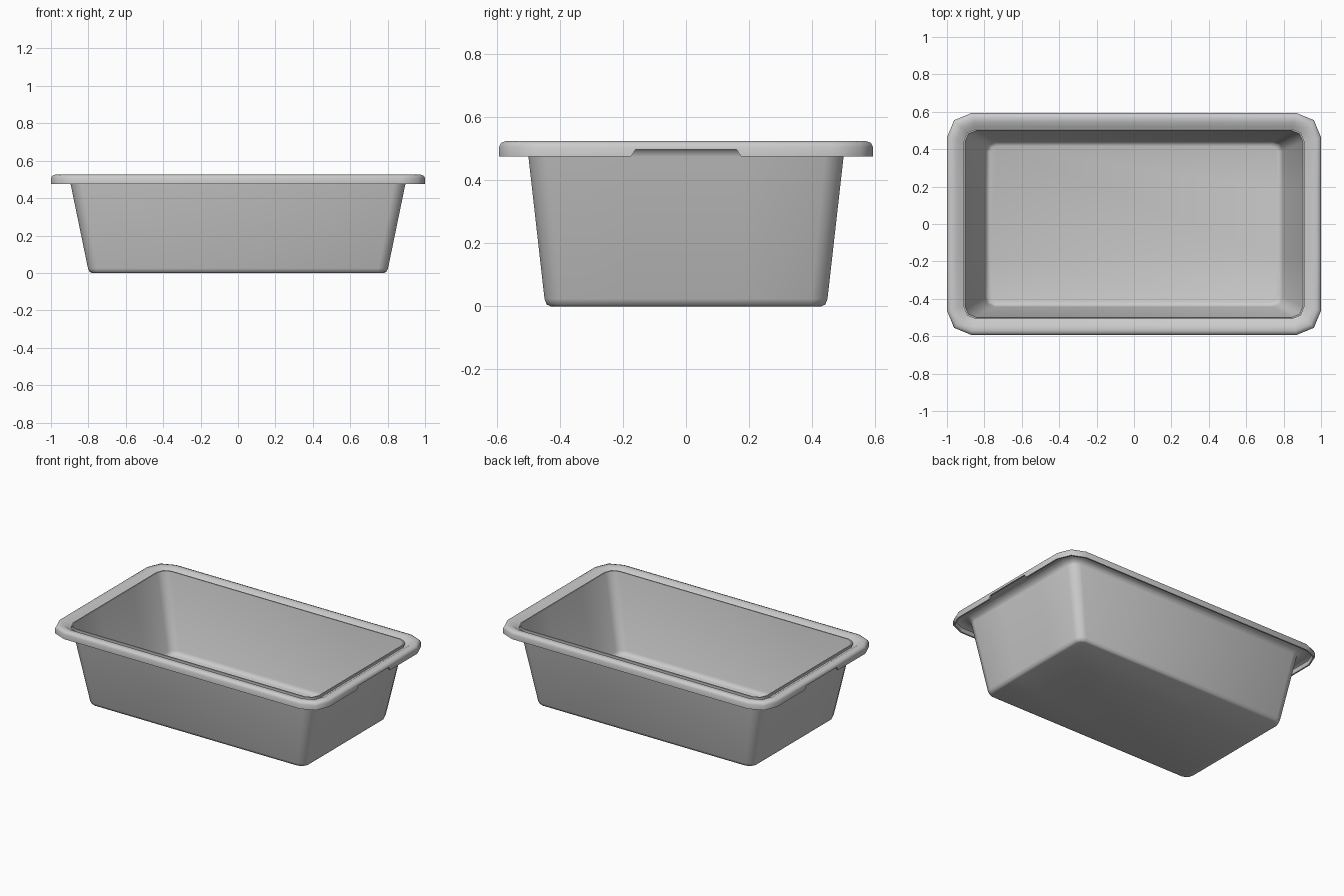
import bpy, bmesh
from math import sin, cos, pi, radians

if "Cube" in bpy.data.objects:
    bpy.data.objects.remove(bpy.data.objects["Cube"])

NOTCH = (0.175, 0.16)      # half widths of the grip notch, bottom and top
SEG = 2                    # corner segments


def ring(bm, hx, hy, r, z, notch_z=None):
    """Rounded rectangle loop with extra points for the notch on both ends."""
    lift = z if notch_z is None else notch_z
    a, b = NOTCH
    pts = []
    for sx in (1, -1):
        # end wall, running counter-clockwise
        pts += [(sx * hx, sx * y, h) for y, h in ((-a, z), (-b, lift), (b, lift), (a, z))]
        # the two corners that follow this end wall
        for k in (0, 1):
            cx = sx * (hx - r) * (1 if k == 0 else -1)
            cy = sx * (hy - r)
            start = (0 if sx > 0 else pi) + k * pi / 2
            for i in range(SEG + 1):
                t = start + i * pi / 2 / SEG
                pts.append((cx + r * cos(t), cy + r * sin(t), z))
    return [bm.verts.new(p) for p in pts]


# cross-section from the outer floor, round the rim, to the inner floor
profile = [
    (0.780, 0.428, 0.035, 0.000),
    (0.794, 0.442, 0.045, 0.006),
    (0.802, 0.449, 0.050, 0.024),
    (0.895, 0.500, 0.060, 0.475),
    (0.899, 0.502, 0.060, 0.490),        # hollow under the rim
    (0.925, 0.524, 0.075, 0.507),
    (0.975, 0.567, 0.110, 0.510),
    (0.988, 0.580, 0.120, 0.503),
    (0.990, 0.583, 0.120, 0.475, 0.498),  # skirt edge with notch
    (1.000, 0.593, 0.130, 0.475, 0.498),
    (1.000, 0.593, 0.130, 0.506),
    (0.994, 0.587, 0.125, 0.519),
    (0.978, 0.571, 0.115, 0.525),
    (0.950, 0.545, 0.095, 0.522),
    (0.922, 0.517, 0.075, 0.505),        # groove inside the rim
    (0.910, 0.507, 0.065, 0.500),
    (0.911, 0.508, 0.065, 0.516),        # thin raised edge of the wall
    (0.903, 0.500, 0.060, 0.516),
    (0.795, 0.442, 0.050, 0.034),
    (0.786, 0.434, 0.045, 0.015),
    (0.770, 0.418, 0.035, 0.009),
]

bm = bmesh.new()
rings = [ring(bm, *p) for p in profile]
for lo, hi in zip(rings, rings[1:]):
    n = len(lo)
    for i in range(n):
        j = (i + 1) % n
        bm.faces.new((lo[i], lo[j], hi[j], hi[i]))
bm.faces.new(rings[0][::-1])
bm.faces.new(rings[-1])
bmesh.ops.recalc_face_normals(bm, faces=bm.faces)

mesh = bpy.data.meshes.new("storage_tub")
bm.to_mesh(mesh)
bm.free()
tub = bpy.data.objects.new("storage_tub", mesh)
bpy.context.collection.objects.link(tub)

bpy.context.view_layer.objects.active = tub
tub.select_set(True)
bpy.ops.object.shade_smooth_by_angle(angle=radians(50))
